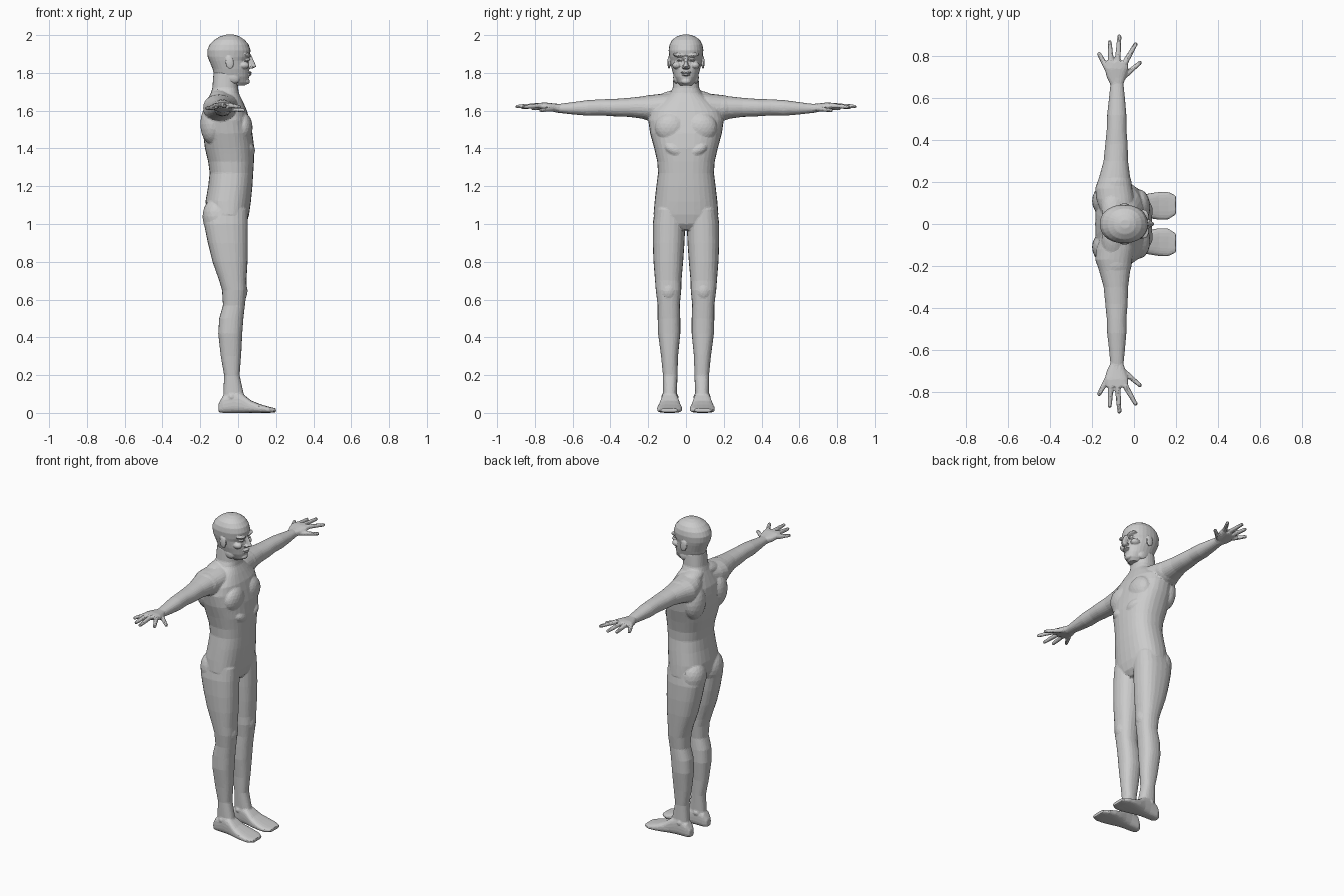
import bpy, bmesh
from math import cos, sin, pi, copysign
from mathutils import Vector, Matrix


def loft(bm, axis, sections, n=24, p=2.3):
    """Closed skin through superellipses; section = (t, a0, a1, b0, b1)."""
    rings = []
    for t, a0, a1, b0, b1 in sections:
        ring = []
        for i in range(n):
            c, s = cos(2 * pi * i / n), sin(2 * pi * i / n)
            a = (a0 + a1) / 2 + (a1 - a0) / 2 * copysign(abs(c) ** (2 / p), c)
            b = (b0 + b1) / 2 + (b1 - b0) / 2 * copysign(abs(s) ** (2 / p), s)
            co = {'x': (t, a, b), 'y': (a, t, b), 'z': (a, b, t)}[axis]
            ring.append(bm.verts.new(co))
        rings.append(ring)
    for r, q in zip(rings, rings[1:]):
        for i in range(n):
            j = (i + 1) % n
            bm.faces.new((r[i], r[j], q[j], q[i]))
    bm.faces.new(rings[0][::-1])
    bm.faces.new(rings[-1])


def blob(bm, centre, radii, rot=(0, 'Y')):
    m = Matrix.Translation(centre) @ Matrix.Rotation(rot[0], 4, rot[1]) @ Matrix.Diagonal((*radii, 1))
    bmesh.ops.create_icosphere(bm, subdivisions=3, radius=1, matrix=m)


def digit(bm, a, b, r0, r1):
    a, b = Vector(a), Vector(b)
    d = b - a
    m = Matrix.Translation((a + b) / 2) @ d.to_track_quat('Z', 'Y').to_matrix().to_4x4()
    bmesh.ops.create_cone(bm, cap_ends=True, segments=10, radius1=r0, radius2=r1,
                          depth=d.length, matrix=m)
    blob(bm, b, (r1, r1, r1))
    blob(bm, a, (r0, r0, r0))


def mirror(bm):
    geo = bmesh.ops.duplicate(bm, geom=bm.verts[:] + bm.edges[:] + bm.faces[:])['geom']
    bmesh.ops.scale(bm, vec=(1, -1, 1), verts=[g for g in geo if isinstance(g, bmesh.types.BMVert)])


def finish(bm, name, voxel, smooth, ratio):
    """Fuse the overlapping volumes and reduce them to a faceted skin."""
    bmesh.ops.recalc_face_normals(bm, faces=bm.faces[:])
    me = bpy.data.meshes.new(name)
    bm.to_mesh(me)
    bm.free()
    ob = bpy.data.objects.new(name, me)
    bpy.context.collection.objects.link(ob)
    r = ob.modifiers.new("fuse", 'REMESH')
    r.mode, r.voxel_size, r.use_smooth_shade = 'VOXEL', voxel, False
    s = ob.modifiers.new("soften", 'SMOOTH')
    s.factor, s.iterations = 0.5, smooth
    d = ob.modifiers.new("facet", 'DECIMATE')
    d.ratio = ratio


# ---- body: one side first ----
bm = bmesh.new()
# leg
loft(bm, 'z', [(.05, -.08, .03, .05, .12), (.1, -.078, .03, .048, .122), (.2, -.074, .008, .045, .122),
               (.3, -.092, .016, .042, .132), (.42, -.105, .022, .03, .148), (.5, -.1, .028, .03, .15),
               (.57, -.08, .036, .033, .15), (.65, -.085, .045, .025, .16), (.7, -.1, .044, .024, .164),
               (.8, -.135, .05, .015, .172), (.9, -.16, .052, .008, .176), (1, -.18, .052, .004, .176),
               (1.08, -.17, .05, .01, .165)], p=2.4)
blob(bm, (.02, .092, .645), (.03, .04, .05))          # kneecap
blob(bm, (-.035, .085, .085), (.025, .047, .025))     # ankle bones
# foot
loft(bm, 'x', [(-.103, .065, .108, .004, .05), (-.08, .05, .122, 0, .09), (-.02, .045, .128, 0, .12),
               (.025, .038, .134, 0, .1), (.07, .028, .145, 0, .065), (.12, .02, .153, 0, .045),
               (.165, .022, .153, 0, .032), (.2, .045, .135, .003, .024)], p=3)
# arm
loft(bm, 'y', [(.06, -.16, .0, 1.56, 1.695), (.12, -.18, .0, 1.55, 1.69), (.17, -.185, -.008, 1.545, 1.685),
               (.22, -.167, -.018, 1.556, 1.677), (.3, -.145, -.028, 1.567, 1.668),
               (.38, -.137, -.03, 1.57, 1.662), (.45, -.13, -.036, 1.575, 1.66),
               (.52, -.128, -.036, 1.573, 1.656), (.6, -.119, -.043, 1.58, 1.645),
               (.67, -.112, -.05, 1.588, 1.636), (.69, -.115, -.05, 1.59, 1.637)], p=2.2)
# palm
loft(bm, 'y', [(.66, -.11, -.052, 1.592, 1.634), (.7, -.13, -.04, 1.594, 1.638),
               (.74, -.14, -.028, 1.602, 1.643), (.775, -.133, -.027, 1.61, 1.642)], p=2.6)
# fingers and thumb
for base, tip in [((-.13, .745, 1.618), (-.166, .81, 1.612)), ((-.11, .77, 1.626), (-.116, .867, 1.618)),
                  ((-.078, .775, 1.628), (-.07, .893, 1.622)), ((-.042, .77, 1.627), (.007, .856, 1.62)),
                  ((-.052, .7, 1.61), (.028, .768, 1.602))]:
    digit(bm, base, tip, .0145, .0105)
# muscles: chest, shoulder blade, buttock, deltoid
blob(bm, (.025, .08, 1.51), (.052, .085, .08))
blob(bm, (-.135, .11, 1.53), (.065, .075, .11))
blob(bm, (-.115, .085, 1.04), (.073, .082, .1))
blob(bm, (-.09, .19, 1.615), (.08, .075, .068))
blob(bm, (.05, .06, 1.39), (.04, .06, .035), (.5, 'X'))
# trapezius slope
blob(bm, (-.1, .08, 1.665), (.055, .1, .04), (-.25, 'X'))
mirror(bm)
# trunk and neck
loft(bm, 'z', [(z, a, b, -w, w) for z, a, b, w in [
    (.968, -.07, .02, .03), (1, -.14, .045, .14), (1.05, -.165, .058, .172), (1.12, -.172, .068, .166),
    (1.2, -.158, .076, .157), (1.27, -.15, .08, .148), (1.33, -.158, .084, .152), (1.4, -.175, .086, .168),
    (1.48, -.185, .076, .19), (1.55, -.185, .06, .2), (1.6, -.178, .047, .188), (1.65, -.16, .025, .135),
    (1.69, -.145, .005, .085), (1.72, -.136, .0, .07), (1.8, -.13, .0, .065)]], n=32, p=2.4)
finish(bm, "body", .0055, 3, .07)

# ---- head: one side first ----
bm = bmesh.new()
blob(bm, (.045, .036, 1.893), (.026, .034, .011), (.15, 'X'))    # brow
blob(bm, (.043, .032, 1.871), (.022, .016, .009))                # eye
blob(bm, (.03, .048, 1.84), (.03, .024, .02))                    # cheekbone
blob(bm, (.066, .011, 1.831), (.015, .011, .009))                # nostril
blob(bm, (-.045, .09, 1.855), (.022, .008, .035), (-.15, 'Y'))   # ear
blob(bm, (-.03, .05, 1.775), (.04, .018, .03), (.4, 'Y'))        # jaw corner
mirror(bm)
# skull and jaw
loft(bm, 'z', [(z, a, b, -w, w) for z, a, b, w in [
    (1.732, -.06, .035, .03), (1.75, -.1, .054, .046), (1.78, -.125, .058, .064), (1.82, -.134, .058, .075),
    (1.865, -.153, .052, .084), (1.885, -.161, .062, .088), (1.92, -.163, .066, .092), (1.95, -.15, .056, .087),
    (1.975, -.125, .035, .073), (1.993, -.095, .008, .048), (2.002, -.065, -.02, .02)]], n=28, p=2.15)
# nose
loft(bm, 'z', [(1.822, .045, .075, -.01, .01), (1.833, .045, .098, -.013, .013),
               (1.85, .04, .09, -.011, .011), (1.89, .04, .072, -.009, .009)], n=12)
# lips and chin
blob(bm, (.058, 0, 1.802), (.016, .026, .006))
blob(bm, (.056, 0, 1.79), (.016, .023, .006))
blob(bm, (.044, 0, 1.755), (.018, .026, .016))
finish(bm, "head", .0035, 2, .12)
